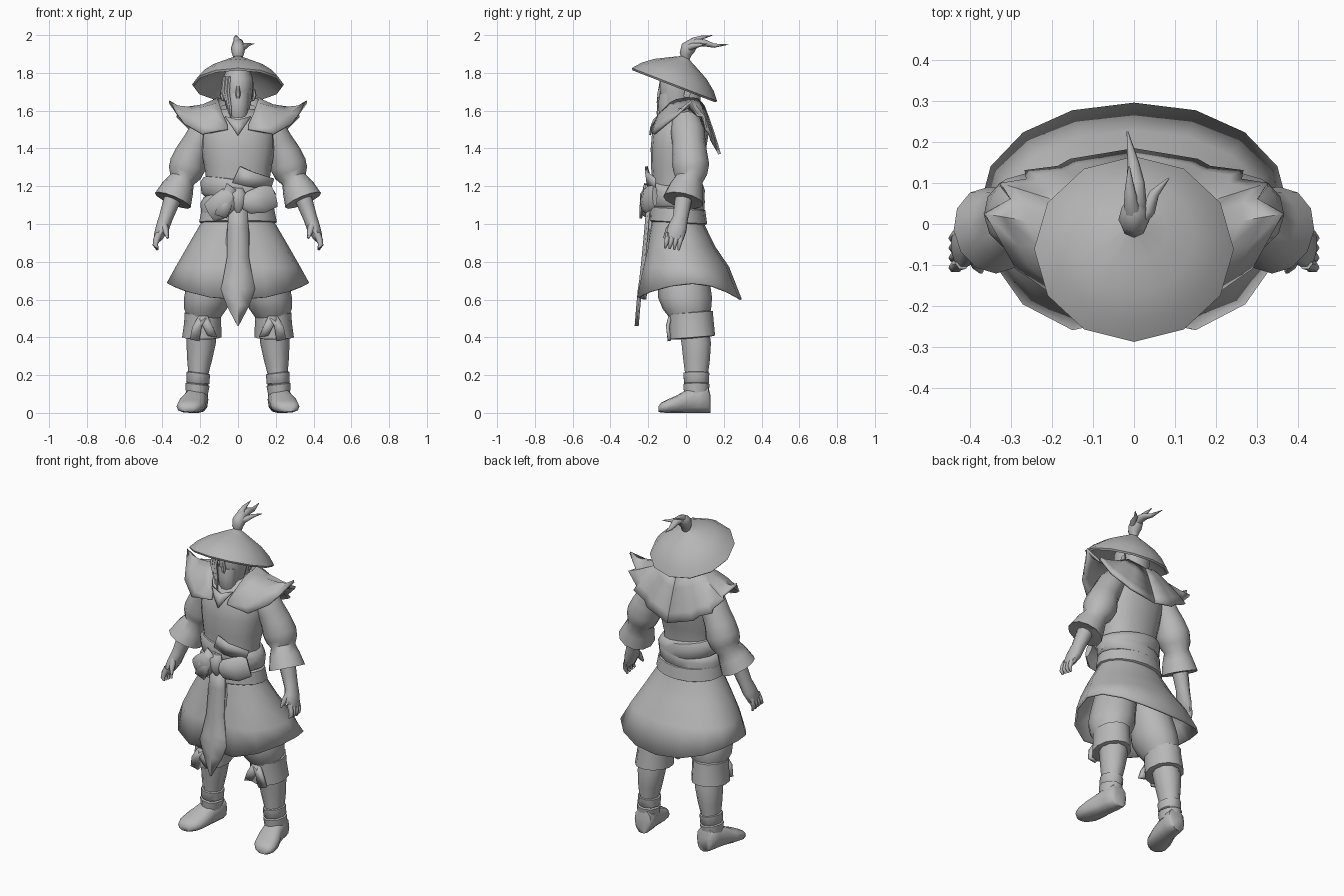
import bpy, bmesh, math
from mathutils import Vector as V

X, Y, Z = V((1, 0, 0)), V((0, 1, 0)), V((0, 0, 1))
cloth = bpy.data.materials.new("plain_grey")
cloth.diffuse_color = (0.48, 0.48, 0.48, 1)


def finish(name, bm, thick=0, mirror=False, angle=45):
    """Turn a bmesh into a shaded object, optionally thickened and mirrored."""
    bmesh.ops.recalc_face_normals(bm, faces=bm.faces)
    me = bpy.data.meshes.new(name)
    bm.to_mesh(me)
    bm.free()
    me.materials.append(cloth)
    ob = bpy.data.objects.new(name, me)
    bpy.context.collection.objects.link(ob)
    bpy.ops.object.select_all(action='DESELECT')
    ob.select_set(True)
    bpy.context.view_layer.objects.active = ob
    bpy.ops.object.shade_smooth_by_angle(angle=math.radians(angle))
    if thick:
        m = ob.modifiers.new("thickness", 'SOLIDIFY')
        m.thickness, m.offset = thick, 0
    if mirror:
        ob.modifiers.new("mirror", 'MIRROR')
    return ob


def sweep(name, rings, n=10, frame=None, ref=Y, caps=True, power=1, **kw):
    """Skin rings (x, y, z, ru, rv); a fixed frame or one that follows the path."""
    bm = bmesh.new()
    pts = [V(r[:3]) for r in rings]
    loops = []
    for i, r in enumerate(rings):
        if frame:
            u, v = V(frame[0]), V(frame[1])
        else:
            t = (pts[min(i + 1, len(pts) - 1)] - pts[max(i - 1, 0)]).normalized()
            u = ref.cross(t).normalized()
            v = t.cross(u)
        loop = []
        for k in range(n):
            a = math.tau * k / n
            c, s = math.cos(a), math.sin(a)
            c = math.copysign(abs(c) ** power, c)
            s = math.copysign(abs(s) ** power, s)
            loop.append(bm.verts.new(pts[i] + u * c * r[3] + v * s * r[4]))
        loops.append(loop)
    for a, b in zip(loops, loops[1:]):
        for k in range(n):
            j = (k + 1) % n
            bm.faces.new((a[k], a[j], b[j], b[k]))
    if caps:
        bm.faces.new(loops[0])
        bm.faces.new(loops[-1])
    return finish(name, bm, **kw)


def loft(name, rings, n=12, slope=0, roll=0, **kw):
    return sweep(name, rings, n, frame=((1, 0, roll), (0, 1, slope)), **kw)


def sheet(name, rows, thick=0.01, **kw):
    """Quad sheet through equal-length rows of points."""
    bm = bmesh.new()
    g = [[bm.verts.new(p) for p in r] for r in rows]
    for a, b in zip(g, g[1:]):
        for k in range(len(a) - 1):
            bm.faces.new((a[k], a[k + 1], b[k + 1], b[k]))
    bmesh.ops.remove_doubles(bm, verts=bm.verts, dist=0.001)
    return finish(name, bm, thick, **kw)


# Hat: tilted hollow cone, top surface then underside
tilt = V((0, 0.36, 0.93))
profile = [(0.004, 0.168), (0.03, 0.15), (0.08, 0.125), (0.15, 0.088), (0.205, 0.045),
           (0.243, 0.0), (0.235, -0.01), (0.16, 0.045), (0.08, 0.085), (0.004, 0.105)]
sweep("hat", [(*(V((0, -0.061, 1.738)) + tilt * h), r, r) for r, h in profile],
      12, frame=(X, (0, 0.93, -0.36)), angle=50)

# Topknot above the hat
sweep("topknot_base", [(0, 0, 1.87, .02, .02), (0, -.002, 1.9, .032, .032), (0, .01, 1.93, .04, .038),
                       (0, .04, 1.955, .03, .03), (0, .07, 1.965, .008, .01)], 8, ref=X)
for name, path in {
    "topknot_long": [(0, .02, 1.94, .024, .028), (.004, .06, 1.96, .023, .026), (.004, .1, 1.958, .018, .022),
                     (-.002, .15, 1.944, .011, .014), (-.016, .225, 1.95, .001, .002)],
    "topknot_high": [(0, .01, 1.935, .025, .025), (-.005, .04, 1.968, .02, .02),
                     (-.01, .08, 1.986, .011, .013), (-.012, .14, 1.999, .001, .002)],
    "topknot_side": [(.01, .01, 1.93, .022, .022), (.035, .035, 1.942, .016, .018),
                     (.05, .075, 1.948, .01, .012), (.085, .112, 1.955, .001, .002)]}.items():
    sweep(name, path, 8, ref=X, angle=70)

# Head, jaw covering, nose, ears and hair
loft("head", [(0, -.05, 1.53, .045, .06), (0, -.055, 1.59, .058, .07), (0, -.05, 1.65, .07, .082),
              (0, -.045, 1.71, .078, .095), (0, -.04, 1.77, .08, .098), (0, -.03, 1.82, .06, .07)], 12)
loft("beard", [(0, -.09, 1.53, .04, .035), (0, -.1, 1.58, .05, .045), (0, -.1, 1.64, .056, .05),
               (0, -.095, 1.69, .06, .045)], 10)
loft("nose", [(0, -.135, 1.665, .012, .012), (0, -.14, 1.685, .014, .016), (0, -.13, 1.74, .008, .01)], 6)
loft("ears", [(.078, 0, 1.65, .006, .01), (.088, .005, 1.68, .01, .02), (.084, .01, 1.715, .006, .016)],
     6, mirror=True)
loft("back_hair", [(0, .03, 1.6, .05, .045), (0, .03, 1.67, .075, .05), (0, .03, 1.75, .085, .06)], 10)
for i, (x, end) in enumerate([(-.075, 1.64), (-.06, 1.58), (-.045, 1.52)]):
    sweep(f"hair_strand_{i + 1}", [(x, -.125, 1.78, .008, .01), (x - .008, -.14, 1.7, .01, .01),
                                   (x + .004, -.145, (1.7 + end) / 2, .009, .008),
                                   (x + .012, -.155, end, .001, .001)], 5)

# Neck wrap and chest overlap
loft("neck_wrap", [(0, -.03, 1.5, .13, .11), (0, -.025, 1.56, .12, .105), (0, -.02, 1.61, .1, .09),
                   (0, -.02, 1.6, .07, .07)], 12, slope=.35)
sheet("chest_overlap", [[(-.07, -.15, 1.57), (0, -.17, 1.55), (.07, -.15, 1.57)],
                        [(-.035, -.178, 1.52), (0, -.185, 1.51), (.035, -.178, 1.52)],
                        [(-.002, -.19, 1.47), (0, -.19, 1.47), (.002, -.19, 1.47)]])

# Torso
loft("torso", [(0, -.05, .98, .165, .115), (0, -.055, 1.12, .165, .12), (0, -.055, 1.22, .165, .122),
               (0, -.05, 1.3, .178, .135), (0, -.04, 1.4, .195, .147), (0, -.03, 1.48, .195, .15),
               (0, -.02, 1.55, .16, .13), (0, -.01, 1.61, .09, .08)], 16, power=.9)

# Shoulder mantle: each column is (neck point, edge point, lift near neck, lift near edge)
columns = [((.055, -.17, 1.52), (.055, -.18, 1.5), 0, 0), ((.085, -.13, 1.59), (.19, -.17, 1.475), .02, .02),
           ((.1, -.08, 1.64), (.285, -.105, 1.53), .015, .025), ((.107, -.05, 1.655), (.318, -.05, 1.575), -.01, -.005),
           ((.11, -.02, 1.66), (.365, .025, 1.648), -.03, -.04), ((.108, .01, 1.665), (.3, .06, 1.575), -.015, -.01),
           ((.105, .03, 1.665), (.325, .095, 1.57), -.01, -.01), ((.1, .045, 1.662), (.26, .105, 1.5), .01, .01),
           ((.09, .06, 1.66), (.265, .125, 1.48), .01, .01), ((.075, .07, 1.65), (.185, .135, 1.445), .01, .01),
           ((.05, .08, 1.64), (.155, .152, 1.415), .01, .01), ((0, .092, 1.625), (0, .178, 1.37), .01, .01)]
rows = [[V(a).lerp(V(b), t) + Z * (l1 * w1 + l2 * w2) for a, b, l1, l2 in columns]
        for t, w1, w2 in ((0, 0, 0), (.3, 1, 0), (.6, .2, .8), (.82, 0, .75), (1, 0, 0))]
sheet("shoulder_mantle", rows, .014, mirror=True, angle=60)

# Sleeves with flared cuffs
sweep("sleeves", [(.13, .0, 1.56, .06, .075), (.18, .01, 1.49, .078, .09), (.215, .015, 1.43, .078, .088),
                  (.245, .02, 1.375, .086, .092), (.265, .025, 1.315, .097, .098), (.282, .022, 1.27, .09, .09),
                  (.297, .015, 1.235, .068, .075), (.318, 0, 1.19, .086, .09), (.345, -.015, 1.125, .102, .108),
                  (.343, -.014, 1.13, .088, .094), (.325, -.005, 1.18, .06, .06)],
      12, mirror=True, angle=50)

# Forearms, fingers and thumbs
sweep("hands", [(.33, -.005, 1.18, .05, .05), (.362, -.02, 1.09, .042, .045), (.383, -.03, 1.03, .037, .042),
                (.4, -.045, .98, .036, .052), (.422, -.06, .93, .026, .05), (.428, -.066, .91, .012, .04)],
      10, mirror=True)
for i in range(4):
    y = -.025 - .024 * i
    sweep(f"finger_{i + 1}", [(.418, y, .95, .018, .014), (.432, y - .004, .915, .018, .014),
                              (.438, y - .01, .89, .014, .012), (.425, y - .014, .862 + .004 * i, .006, .006)],
          6, mirror=True, angle=70)
sweep("thumbs", [(.395, -.06, 1.01, .02, .022), (.383, -.095, .965, .017, .018),
                 (.372, -.115, .925, .006, .007)], 6, mirror=True, angle=70)

# Skirt: widening rings, squarer at the front, with a hem that rises at the sides
n = 16
skirt = loft("skirt", [(0, -.05, 1.06, .165, .12), (0, -.046, 1.0, .192, .136), (0, -.022, .88, .262, .17),
                       (0, .01, .77, .325, .213), (0, .035, .685, .372, .255)], n,
             caps=False, power=.95, thick=.012)
for i, v in enumerate(skirt.data.vertices):
    ring = i // n
    if ring == 4:
        v.co.z -= .085 * ((v.co.y - .035) / .255) ** 2
    if ring > 1 and v.co.y < -.02:
        v.co.y -= .018 * (ring - 1) * math.sin(math.pi * min(1, abs(v.co.x) / .375))

# Waist wraps
loft("belt", [(0, -.045, 1.09, .175, .132), (0, -.045, 1.08, .192, .147), (0, -.043, 1.01, .206, .155),
              (0, -.043, .995, .18, .13)], 16, slope=-.06)
for name, roll, z in (("sash_lower", .13, 1.115), ("sash_upper", -.16, 1.17)):
    loft(name, [(0, -.05, z - .055, .172, .13), (0, -.05, z - .04, .193, .146), (0, -.05, z + .02, .2, .15),
                (0, -.05, z + .05, .182, .14), (0, -.05, z + .055, .165, .125)], 16, roll=roll, slope=-.08)

# Bow at the front of the waist
sweep("bow_loop_left", [(.0, -.2, 1.17, .03, .02), (-.05, -.215, 1.135, .062, .03),
                        (-.1, -.215, 1.09, .068, .03), (-.15, -.185, 1.06, .055, .016)], 8, angle=60)
sweep("bow_loop_right", [(.01, -.2, 1.12, .03, .02), (.06, -.215, 1.115, .06, .03),
                         (.13, -.205, 1.13, .072, .028), (.19, -.165, 1.15, .062, .016)], 8, angle=60)
loft("bow_knot", [(0, -.205, 1.06, .01, .012), (0, -.215, 1.1, .035, .026), (0, -.215, 1.16, .04, .028),
                  (0, -.2, 1.19, .025, .02)], 8)
sheet("bow_flap", [[(-.03, -.185, 1.22), (.01, -.21, 1.305)], [(.05, -.2, 1.2), (.08, -.21, 1.275)],
                   [(.17, -.165, 1.18), (.19, -.165, 1.24)]], .014)
sheet("bow_tail", [[(-.06, -.215, 1.215), (-.01, -.22, 1.18)], [(-.1, -.235, 1.12), (-.035, -.24, 1.09)],
                   [(-.125, -.235, 1.05), (-.06, -.24, 1.03)]], .014)

# Hanging front panels: a long pointed one over a shorter one
for name, rows in {
    "front_panel": [(.045, -.205, 1.1), (.055, -.215, .98), (.058, -.23, .82), (.08, -.243, .7),
                    (.09, -.25, .655), (.06, -.258, .57), (.001, -.267, .46)],
    "under_panel": [(.04, -.195, 1.08), (.06, -.2, .95), (.07, -.21, .8), (.1, -.222, .66),
                    (.07, -.226, .6)]}.items():
    sheet(name, [[(-w, y + .012, z), (0, y, z), (w, y + .012, z)] for w, y, z in rows])

# Baggy trousers, calves and knee wraps
loft("trousers", [(.09, -.03, .95, .1, .11), (.115, -.02, .8, .12, .125), (.145, -.01, .68, .126, .138),
                  (.158, -.005, .61, .128, .143), (.172, .005, .55, .113, .128), (.18, .015, .5, .085, .1)],
     12, mirror=True)
loft("knee_wraps", [(.185, .025, .535, .08, .095), (.186, .025, .53, .097, .117), (.187, .028, .48, .098, .118),
                    (.192, .034, .4, .104, .12), (.192, .034, .395, .08, .09)], 12, slope=.08, mirror=True)
loft("calves", [(.19, .04, .45, .078, .085), (.195, .054, .37, .078, .082), (.203, .056, .28, .066, .074),
                (.21, .056, .2, .052, .063), (.216, .056, .1, .05, .058)], 10, mirror=True)

# Knee knots with short loose ends
for name, dx, dz in (("knee_knot_inner", -.05, -.07), ("knee_knot_outer", .045, -.09)):
    sheet(name, [[(.16, -.085, .51), (.21, -.085, .51)],
                 [(.165 + dx * .6, -.097, .46), (.215 + dx * .6, -.097, .455)],
                 [(.16 + dx, -.088, .47 + dz), (.21 + dx, -.088, .48 + dz)]], .018, mirror=True)

# Ankle wraps and boots
loft("ankle_wraps", [(.21, .055, .215, .05, .06), (.21, .055, .21, .062, .072), (.213, .055, .16, .061, .069),
                     (.215, .055, .155, .055, .064), (.215, .055, .15, .064, .073), (.218, .055, .1, .058, .068)],
     10, roll=.12, mirror=True)
sweep("boots", [(.21, .13, .045, .045, .036), (.212, .118, .07, .07, .055), (.218, .07, .072, .072, .06),
                (.228, .01, .063, .063, .062), (.243, -.05, .046, .046, .073), (.255, -.105, .034, .034, .07),
                (.262, -.132, .028, .026, .054), (.265, -.146, .02, .014, .03)],
      12, frame=(Z, X), power=.8, mirror=True, angle=60)
